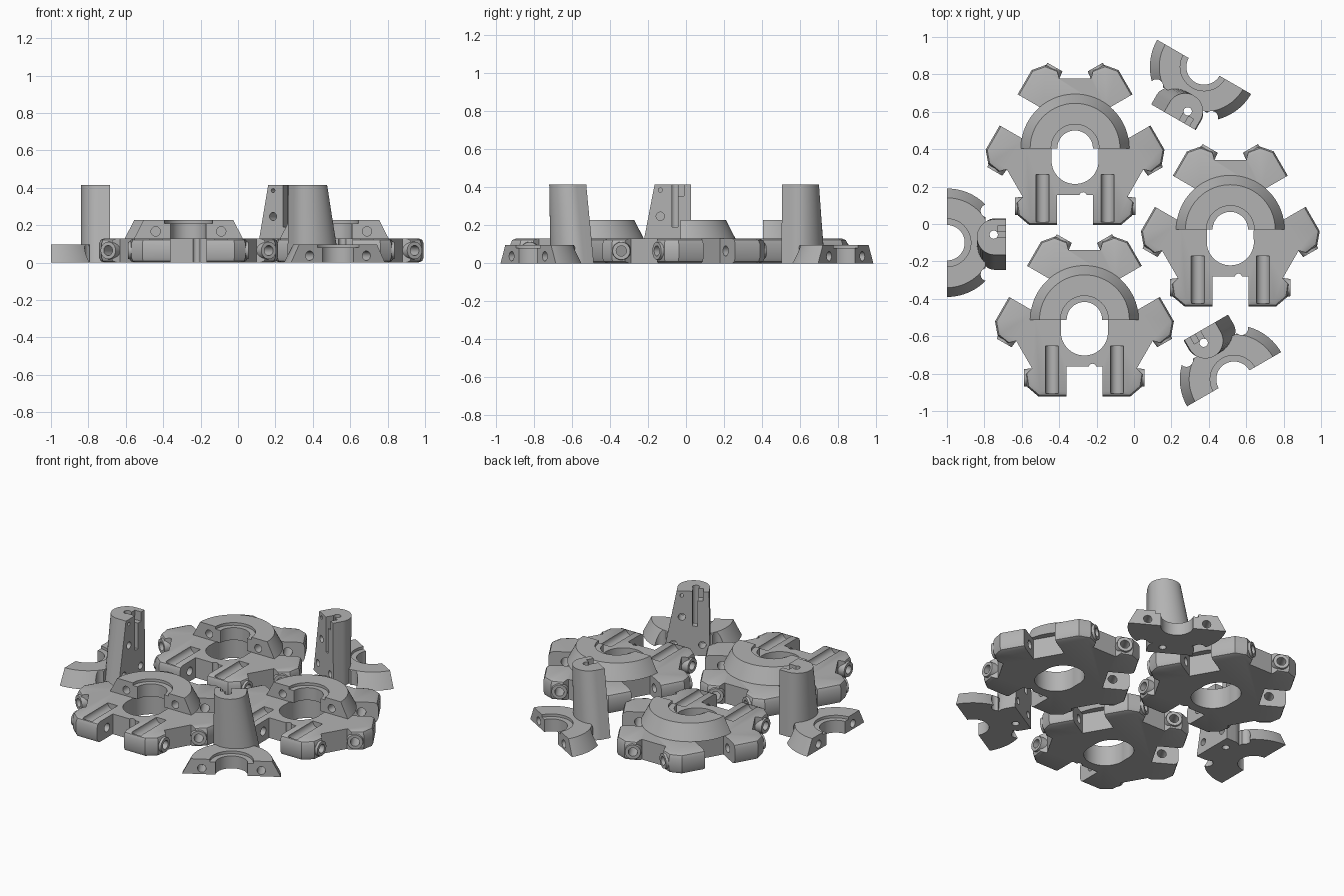
import bpy, bmesh
from math import radians, sin, cos, pi
from mathutils import Vector, Matrix

if "Cube" in bpy.data.objects:
    bpy.data.objects.remove(bpy.data.objects["Cube"], do_unlink=True)

grey = bpy.data.materials.new("plain_grey")
grey.use_nodes = True
GREY = (0.45, 0.45, 0.45, 1)
grey.diffuse_color = GREY
grey.node_tree.nodes["Principled BSDF"].inputs["Base Color"].default_value = GREY


def finish(bm, name):
    bmesh.ops.recalc_face_normals(bm, faces=bm.faces)
    mesh = bpy.data.meshes.new(name)
    bm.to_mesh(mesh)
    bm.free()
    mesh.materials.append(grey)
    ob = bpy.data.objects.new(name, mesh)
    bpy.context.scene.collection.objects.link(ob)
    return ob


def rod(p, q, r1, r2=None, name="rod", sides=48):
    """Cylinder or cone between two points."""
    p, q = Vector(p), Vector(q)
    axis = q - p
    turn = Vector((0, 0, 1)).rotation_difference(axis).to_matrix().to_4x4()
    bm = bmesh.new()
    bmesh.ops.create_cone(bm, cap_ends=True, segments=sides, radius1=r1,
                          radius2=r1 if r2 is None else r2, depth=axis.length,
                          matrix=Matrix.Translation((p + q) / 2) @ turn)
    return finish(bm, name)


def box(lo, hi, name="box"):
    lo, hi = Vector(lo), Vector(hi)
    bm = bmesh.new()
    bmesh.ops.create_cube(bm, size=1, matrix=Matrix.Translation((lo + hi) / 2)
                          @ Matrix.Diagonal((hi - lo).to_4d()))
    return finish(bm, name)


def loft(bottom, top, z0, z1, name):
    """Closed solid between two outlines with the same point count."""
    bm = bmesh.new()
    a = [bm.verts.new((x, y, z0)) for x, y in bottom]
    b = [bm.verts.new((x, y, z1)) for x, y in top]
    bm.faces.new(a)
    bm.faces.new(b)
    for i in range(len(a)):
        j = (i + 1) % len(a)
        bm.faces.new((a[i], a[j], b[j], b[i]))
    return finish(bm, name)


def combine(ob, others, how="DIFFERENCE"):
    for other in others:
        other.hide_render = True
        mod = ob.modifiers.new("cut", "BOOLEAN")
        mod.operation, mod.object, mod.solver = how, other, "EXACT"
        bpy.context.view_layer.objects.active = ob
        bpy.ops.object.modifier_apply(modifier=mod.name)
        bpy.data.objects.remove(other, do_unlink=True)


def smooth(ob):
    bpy.ops.object.select_all(action="DESELECT")
    ob.select_set(True)
    bpy.context.view_layer.objects.active = ob
    bpy.ops.object.shade_smooth_by_angle(angle=radians(30))


def half_ring(name):
    """Tapered half ring with a stepped bore and two screw holes."""
    ring = rod((0, 0, 0), (0, 0, .097), .29, .24, name, 96)
    cuts = [box((-1, -1, -1), (1, 0, 1)),
            rod((0, 0, -.1), (0, 0, .2), .095),
            rod((0, 0, .08), (0, 0, .2), .128)]
    cuts += [rod((s * .175, -.1, .037), (s * .175, .1, .037), .025, sides=24)
             for s in (-1, 1)]
    combine(ring, cuts)
    return ring


# Hub plate: three pairs of lugs
HALF = [(.096, .25), (.096, .41), (.246, .41), (.305, .36), (.315, .295), (.28, .26)]
SECTOR = [(-t, d) for t, d in reversed(HALF)] + HALF
ARMS = [radians(a) for a in (30, 150, 270)]


def arm_point(a, t, d, z=0):
    return Vector((d * cos(a) - t * sin(a), d * sin(a) + t * cos(a), z))


outline = [arm_point(a, t, d).xy for a in ARMS for t, d in SECTOR]
plate = loft(outline, outline, 0, .13, "hub_plate")

# Chamfered lug rims
tips = [arm_point(a, s * t, d).xy for a in ARMS for s in (-1, 1) for t, d in HALF[1:5]]
bm = bmesh.new()
bm.from_mesh(plate.data)
rims = [e for e in bm.edges
        if abs(e.verts[0].co.z - e.verts[1].co.z) < .01 and e.calc_length() < .17
        and all(any((v.co.xy - p).length < .001 for p in tips) for v in e.verts)]
bmesh.ops.bevel(bm, geom=rims, offset=.028, segments=2, profile=.5, affect="EDGES")
bm.to_mesh(plate.data)
bm.free()

# Screw collars and holes at the lug ends
lugs = [(a, s) for a in ARMS for s in (-1, 1)]
combine(plate, [rod(arm_point(a, s * .22, .31, .065), arm_point(a, s * .322, .31, .065),
                    .058, .046) for a, s in lugs], "UNION")
combine(plate, [rod(arm_point(a, s * .05, .31, .065), arm_point(a, s * .4, .31, .065),
                    .027, sides=24) for a, s in lugs])

# Central slot, cable notch and the two top grooves
combine(plate, [rod((0, -.065, -.1), (0, -.065, .3), .126, sides=64),
                rod((0, 0, -.1), (0, 0, .3), .1255, sides=64),
                box((-.125, -.065, -.1), (.125, 0, .3)),
                rod((.043, -.255, -.1), (.043, -.255, .3), .02, sides=24)])
combine(plate, [rod((s * .174, -.395, .13), (s * .174, -.14, .13), .035, sides=24)
                for s in (-1, 1)])

boss = half_ring("hub_boss")
boss.data.transform(Matrix.Translation((0, 0, .13)))

# Bracket foot: half ring with barbed ends
foot = half_ring("bracket_foot")
foot.data.transform(Matrix.Rotation(-pi / 2, 4, "Z"))
combine(foot, [box((.205, -1, -1), (1, 1, 1)),
               rod((.215, .17, -.1), (.215, .17, .2), .035),
               rod((.215, -.17, -.1), (.215, -.17, .2), .035)])


# Bracket post: rounded back, flat face, one sloping side
def post_section(v0, v1):
    mid, half = (v0 + v1) / 2, (v1 - v0) / 2
    arc = [pi * i / 24 for i in range(25)]
    return ([(.315, v1)] + [(.255 - .095 * sin(a), mid + half * cos(a)) for a in arc]
            + [(.315, v0)])


post = loft(post_section(-.145, .13), post_section(-.065, .125), 0, .415, "bracket_post")
combine(post, [rod((.25, .043, -.1), (.25, .043, .5), .022, sides=24),
               box((.25, .027, .19), (.4, .058, .5)),
               box((.27, .05, .355), (.4, .09, .5))])
combine(post, [rod((.24, v, z), (.4, v, z), r, sides=24)
               for v, z, r in ((-.035, .247, .022), (-.035, .385, .011),
                               (-.085, .07, .022), (.085, .07, .022))])

for ob in (plate, boss, foot, post):
    smooth(ob)


def place(ob, spots):
    """Put the part at the first spot and linked copies at the others."""
    for i, (x, y, turn) in enumerate(spots):
        part = ob if i == 0 else ob.copy()
        if i:
            bpy.context.scene.collection.objects.link(part)
        part.location = (x, y, 0)
        part.rotation_euler.z = radians(turn)


HUBS = [(-.315, .405, 0), (.515, -.03, 0), (-.265, -.512, 0)]
BRACKETS = [(-1, -.1, 0), (.375, .84, -120), (.535, -.83, 120)]
for ob in (plate, boss):
    place(ob, HUBS)
for ob in (foot, post):
    place(ob, BRACKETS)
